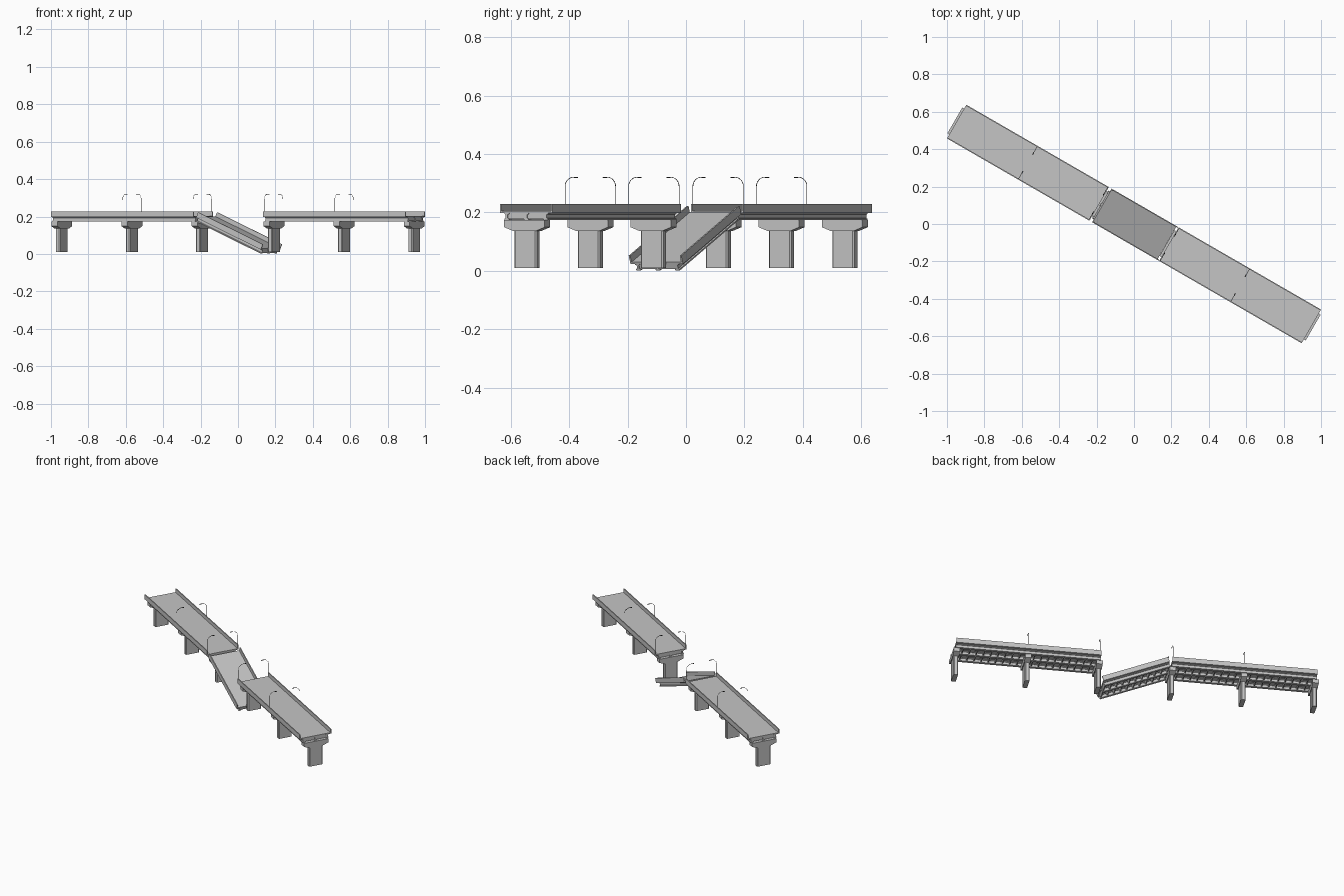
import bpy, bmesh, math
from mathutils import Matrix, Vector

if "Cube" in bpy.data.objects:
    bpy.data.objects.remove(bpy.data.objects["Cube"])


def material(name, rgb):
    m = bpy.data.materials.new(name)
    m.diffuse_color = (*rgb, 1)
    m.use_nodes = True
    m.node_tree.nodes["Principled BSDF"].inputs["Base Color"].default_value = m.diffuse_color
    return m


CONCRETE = material("concrete_grey", (0.56, 0.56, 0.56))
METAL = material("dark_metal", (0.06, 0.06, 0.06))

# Bridge axis runs along local x, turned 30 degrees in plan
AXIS = Matrix.Rotation(math.radians(-30), 4, 'Z')


def finish(bm, name, matrix):
    bmesh.ops.recalc_face_normals(bm, faces=bm.faces)
    me = bpy.data.meshes.new(name)
    bm.to_mesh(me)
    bm.free()
    me.materials.append(CONCRETE)
    ob = bpy.data.objects.new(name, me)
    ob.matrix_world = AXIS @ matrix
    bpy.context.collection.objects.link(ob)
    return ob


def extrude(bm, profile, x0, x1):
    """Solid with a (y, z) profile running from x0 to x1."""
    a = [bm.verts.new((x0, y, z)) for y, z in profile]
    b = [bm.verts.new((x1, y, z)) for y, z in profile]
    n = len(profile)
    bm.faces.new(a)
    bm.faces.new(b[::-1])
    for i in range(n):
        j = (i + 1) % n
        bm.faces.new((a[i], b[i], b[j], a[j]))


def rect(y0, y1, z0, z1):
    return [(y0, z0), (y1, z0), (y1, z1), (y0, z1)]


HALF_W = 0.104
GIRDERS = (-0.077, 0, 0.077)


def span(prefix, length, cells, matrix):
    h = length / 2
    # Road slab and parapets as one trough section
    w, t = HALF_W, 0.006
    bm = bmesh.new()
    extrude(bm, [(-w, 0.197), (w, 0.197), (w, 0.228), (w - t, 0.228),
                 (w - t, 0.204), (t - w, 0.204), (t - w, 0.228), (-w, 0.228)], -h, h)
    finish(bm, prefix + "_deck", matrix)

    # Three I-beams beneath the slab
    bm = bmesh.new()
    f, b = 0.009, 0.004
    half = [(f, 0.173), (f, 0.178), (b, 0.180), (b, 0.192), (f, 0.194), (f, 0.1975)]
    section = half + [(-y, z) for y, z in reversed(half)]
    for g in GIRDERS:
        extrude(bm, [(g + y, z) for y, z in section], -h, h)
    finish(bm, prefix + "_girders", matrix)

    # Cross beams between the girders
    bm = bmesh.new()
    for i in range(cells + 1):
        x = -h + 0.006 + (length - 0.012) * i / cells
        extrude(bm, rect(GIRDERS[0], GIRDERS[-1], 0.177, 0.1972), x - 0.003, x + 0.003)
    finish(bm, prefix + "_cross_beams", matrix)


# Two standing spans and the collapsed middle span
for side, prefix in ((-1, "left"), (1, "right")):
    span(prefix, 0.88, 20, Matrix.Translation((side * 0.655, 0, 0)))
span("fallen", 0.434, 10,
     Matrix.Translation((0.013, 0, 0.137)) @ Matrix.Rotation(math.radians(23.2), 4, 'Y')
     @ Matrix.Translation((0, 0, -0.228)))


def pier(x):
    place = Matrix.Translation((x, 0, 0))
    # Hammerhead cap
    bm = bmesh.new()
    extrude(bm, [(-0.08, 0.173), (-0.08, 0.149), (-0.045, 0.136),
                 (0.045, 0.136), (0.08, 0.149), (0.08, 0.173)], -0.0185, 0.0185)
    finish(bm, "pier_cap", place)
    # Chamfered column
    bm = bmesh.new()
    extrude(bm, rect(-0.044, 0.044, 0.01, 0.138), -0.014, 0.014)
    upright = [e for e in bm.edges if abs(e.verts[0].co.z - e.verts[1].co.z) > 0.1]
    bmesh.ops.bevel(bm, geom=upright, offset=0.005, segments=1, affect='EDGES')
    finish(bm, "pier_column", place)


def lamp(x, side):
    # Post with a quarter-round arm reaching over the road
    r, y = 0.032, 0.1
    pts = [(y, 0.203), (y, 0.32 - r)]
    pts += [(y - r + r * math.cos(a), 0.32 - r + r * math.sin(a))
            for a in [math.pi / 2 * i / 6 for i in range(1, 7)]]
    pts.append((y - 0.047, 0.319))
    for name, path, radius in (("lamp_post", pts, 0.0011),
                               ("lamp_head", [(y - 0.036, 0.3195), (y - 0.05, 0.319)], 0.0022)):
        cu = bpy.data.curves.new(name, 'CURVE')
        cu.dimensions = '3D'
        cu.bevel_depth = radius
        cu.bevel_resolution = 1
        cu.use_fill_caps = True
        sp = cu.splines.new('POLY')
        sp.points.add(len(path) - 1)
        for p, (py, pz) in zip(sp.points, path):
            p.co = (x, side * py, pz, 1)
        cu.materials.append(METAL)
        ob = bpy.data.objects.new(name, cu)
        ob.matrix_world = AXIS
        bpy.context.collection.objects.link(ob)


# Piers and street lamps, mirrored about the gap
for s in (-1, 1):
    for x in (0.222, 0.655, 1.088):
        pier(s * x)
    for x in (0.22, 0.655):
        for side in (-1, 1):
            lamp(s * x, side)
